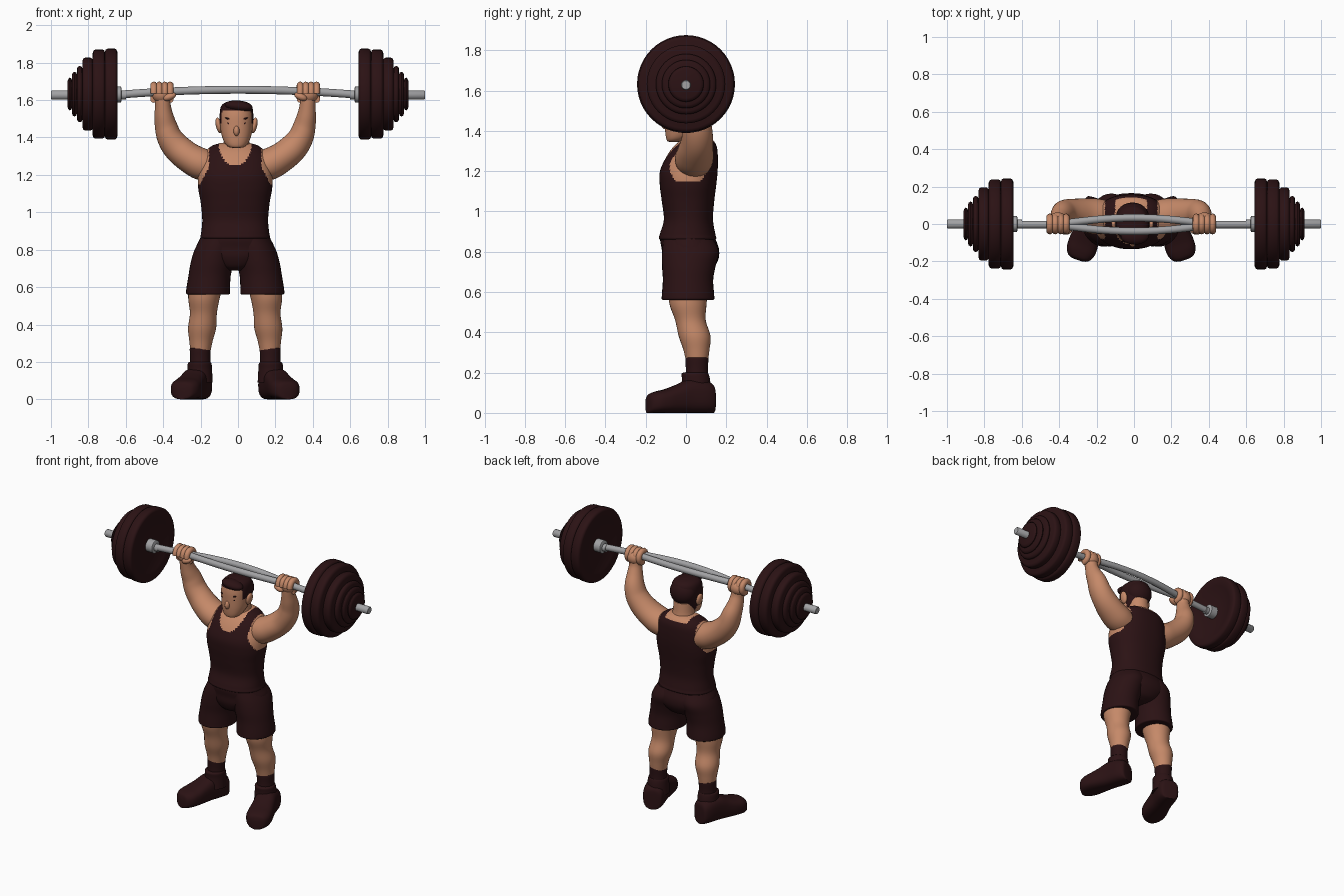
import bpy, bmesh, math
from mathutils import Vector

X, Y, Z = Vector((1, 0, 0)), Vector((0, 1, 0)), Vector((0, 0, 1))
B = -0.015                      # the figure stands slightly off the bar's centre


def material(name, rgb):
    m = bpy.data.materials.new(name)
    m.diffuse_color = (*rgb, 1)
    return m


SKIN = material("skin", (0.56, 0.25, 0.14))
DARK = material("dark_cloth", (0.024, 0.006, 0.007))
STEEL = material("steel", (0.36, 0.36, 0.37))


def catmull(rows, sub):
    """Smoothly interpolate a list of equal-length number rows."""
    out = []
    for i in range(len(rows) - 1):
        p0, p1, p2 = rows[max(i - 1, 0)], rows[i], rows[i + 1]
        p3 = rows[min(i + 2, len(rows) - 1)]
        for k in range(sub):
            t = k / sub
            out.append([0.5 * (2 * b + (c - a) * t + (2 * a - 5 * b + 4 * c - d) * t * t
                        + (3 * b - a - 3 * c + d) * t ** 3) for a, b, c, d in zip(p0, p1, p2, p3)])
    return out + [list(rows[-1])]


def finish(bm, name, mats, rule=None):
    bmesh.ops.recalc_face_normals(bm, faces=bm.faces)
    for f in bm.faces:
        f.smooth = True
        if rule:
            f.material_index = rule(f.calc_center_median())
    me = bpy.data.meshes.new(name)
    bm.to_mesh(me)
    bm.free()
    for m in mats:
        me.materials.append(m)
    me.set_sharp_from_angle(angle=math.radians(50))
    ob = bpy.data.objects.new(name, me)
    bpy.context.collection.objects.link(ob)
    return ob


def loft(name, rings, mats, normal=None, ref=Y, sub=5, n=32, power=2.0, rule=None, floor=False):
    """Skin over elliptical rings (x, y, z, ru, rv)."""
    rows = catmull(rings, sub) if sub > 1 else rings
    pts = [Vector(r[:3]) for r in rows]
    bm, loops = bmesh.new(), []
    for i, r in enumerate(rows):
        t = normal or (pts[min(i + 1, len(pts) - 1)] - pts[max(i - 1, 0)]).normalized()
        u = ref.cross(t).normalized()
        v = t.cross(u)
        ring = []
        for k in range(n):
            a = 2 * math.pi * k / n
            c, s = math.cos(a), math.sin(a)
            c = math.copysign(abs(c) ** (2 / power), c)
            s = math.copysign(abs(s) ** (2 / power), s)
            p = pts[i] + u * c * r[3] + v * s * r[4]
            if floor:
                p.z = max(p.z, 0)
            ring.append(bm.verts.new(p))
        loops.append(ring)
    for a, b in zip(loops, loops[1:]):
        for k in range(n):
            bm.faces.new((a[k], a[(k + 1) % n], b[(k + 1) % n], b[k]))
    bm.faces.new(loops[0])
    bm.faces.new(loops[-1])
    return finish(bm, name, mats, rule)


def ball(name, c, r, mat, rot=0):
    bm = bmesh.new()
    bmesh.ops.create_uvsphere(bm, u_segments=24, v_segments=14, radius=1)
    ob = finish(bm, name, [mat])
    ob.location, ob.scale, ob.rotation_euler = c, r, (0, rot, 0)
    return ob


def upright(name, rows, mats, cx=0.0, **kw):
    """Vertical loft; rows are (z, rx, cy, ry)."""
    return loft(name, [(B + cx, cy, z, rx, ry) for z, rx, cy, ry in rows], mats, normal=Z, **kw)


# ---- Tank top: skin shows in the neck scoop and the armholes
def tank_rule(p):
    x = abs(p.x - B)
    if p.y < 0.06 and (x / 0.088) ** 2 + ((p.z - 1.37) / 0.12) ** 2 < 1:
        return 1
    if p.z > 1.345 and x < 0.085:
        return 1
    return int(p.z > 1.15 and x > 0.14 + max(0, 1.24 - p.z) * 0.55)


upright("tank_top", [(0.855, 0.17, 0.008, 0.125), (0.865, 0.186, 0.008, 0.142), (0.89, 0.182, 0.008, 0.137),
        (0.96, 0.176, 0.012, 0.122), (1.05, 0.184, 0.01, 0.13), (1.13, 0.198, 0.01, 0.14),
        (1.2, 0.198, 0.014, 0.143), (1.27, 0.185, 0.03, 0.128), (1.32, 0.163, 0.045, 0.108),
        (1.355, 0.125, 0.055, 0.078), (1.37, 0.08, 0.055, 0.05)], [DARK, SKIN],
        sub=8, n=96, power=2.3, rule=tank_rule)

# ---- Shorts: pelvis
upright("shorts_hips", [(0.69, 0.05, 0.015, 0.07), (0.71, 0.11, 0.018, 0.11), (0.76, 0.18, 0.022, 0.138),
        (0.81, 0.208, 0.022, 0.142), (0.86, 0.188, 0.01, 0.138), (0.9, 0.175, 0.01, 0.125)], [DARK], power=2.2)

# ---- Head: hair is a thicker dark area above the hairline
HX = 0.007


def hair_rule(p):
    line = 1.545 if p.y < -0.055 else 1.475 if p.y < 0.005 else 1.39
    return int(p.z > line)


upright("head", [(1.345, 0.02, -0.06, 0.02), (1.35, 0.042, -0.055, 0.038), (1.37, 0.062, -0.04, 0.06),
        (1.41, 0.079, -0.02, 0.084), (1.46, 0.087, -0.008, 0.097), (1.52, 0.09, 0.0, 0.104),
        (1.565, 0.083, 0.002, 0.095), (1.587, 0.06, 0.002, 0.07), (1.597, 0.02, 0.002, 0.025)],
        [SKIN, DARK], cx=HX, sub=8, n=64, power=2.2, rule=hair_rule)
hx = B + HX
ball("hair_fringe", (hx + 0.012, -0.065, 1.567), (0.075, 0.045, 0.03), DARK, 0.12)
ball("hair_back", (hx, 0.04, 1.51), (0.088, 0.075, 0.085), DARK)
upright("neck", [(1.27, 0.085, 0.05, 0.07), (1.33, 0.078, 0.045, 0.072), (1.38, 0.068, 0.035, 0.07),
        (1.45, 0.065, 0.03, 0.068)], [SKIN], cx=HX)
ball("nose", (hx, -0.103, 1.435), (0.016, 0.02, 0.027), SKIN)
ball("mouth", (hx, -0.096, 1.388), (0.024, 0.004, 0.004), DARK)

for s, side in ((1, "left"), (-1, "right")):
    # ---- Face details
    ball(side + "_ear", (hx + s * 0.095, 0.0, 1.465), (0.016, 0.028, 0.042), SKIN, s * 0.2)
    ball(side + "_eye", (hx + s * 0.036, -0.092, 1.475), (0.013, 0.005, 0.008), DARK)
    ball(side + "_eyebrow", (hx + s * 0.038, -0.093, 1.498), (0.024, 0.005, 0.005), DARK, -s * 0.3)

    # ---- Arm from shoulder over the elbow to the wrist
    arm = [(0.10, 0.04, 1.235, 0.075, 0.08), (0.18, 0.04, 1.257, 0.085, 0.095), (0.25, 0.047, 1.295, 0.08, 0.09),
           (0.31, 0.055, 1.345, 0.076, 0.08), (0.35, 0.056, 1.40, 0.068, 0.075), (0.37, 0.05, 1.46, 0.06, 0.068),
           (0.382, 0.03, 1.52, 0.05, 0.055), (0.387, 0.015, 1.575, 0.042, 0.044), (0.389, 0.01, 1.62, 0.045, 0.042)]
    loft(side + "_arm", [(B + s * x, y, z, a, b) for x, y, z, a, b in arm], [SKIN])

    # ---- Fist: palm, four fingers curled round the bar, thumb
    ball(side + "_palm", (B + s * 0.392, 0.01, 1.632), (0.055, 0.052, 0.05), SKIN)
    for i in range(4):
        ring = []
        for k in range(13):
            a = math.radians(-100 + k * 24)
            ring.append((B + s * (0.348 + 0.029 * i), 0.036 * math.sin(a), 1.642 + 0.037 * math.cos(a), 0.02, 0.019))
        loft(side + "_finger_%d" % (i + 1), ring, [SKIN], ref=X, sub=1, n=12)
    ball(side + "_thumb", (B + s * 0.35, -0.035, 1.618), (0.036, 0.022, 0.019), SKIN, s * 0.4)

    # ---- Shorts leg
    rows = [(0.56, 0.145, 0.095, 0.01, 0.11), (0.563, 0.145, 0.115, 0.01, 0.129), (0.585, 0.145, 0.117, 0.01, 0.13),
            (0.66, 0.137, 0.113, 0.01, 0.125), (0.73, 0.123, 0.115, 0.014, 0.133), (0.8, 0.105, 0.112, 0.022, 0.141),
            (0.86, 0.085, 0.098, 0.012, 0.125)]
    loft(side + "_shorts_leg", [(B + s * x, cy, z, a, b) for z, x, a, cy, b in rows], [DARK], normal=Z)

    # ---- Bare leg with knee and calf
    rows = [(0.63, 0.155, 0.095, 0.01, 0.1), (0.54, 0.167, 0.084, 0.01, 0.092), (0.46, 0.17, 0.072, 0.022, 0.076),
            (0.38, 0.177, 0.075, 0.043, 0.079), (0.31, 0.183, 0.062, 0.052, 0.064), (0.24, 0.186, 0.051, 0.055, 0.052)]
    loft(side + "_leg", [(B + s * x, cy, z, a, b) for z, x, a, cy, b in rows], [SKIN], normal=Z)

    # ---- Sock and boot
    rows = [(0.272, 0.05, 0.05), (0.27, 0.056, 0.057), (0.21, 0.054, 0.055), (0.12, 0.058, 0.06)]
    loft(side + "_sock", [(B + s * 0.187, 0.054, z, a, b) for z, a, b in rows], [DARK], normal=Z)
    rows = [(0.2, 0.045, 0.05, 0.05), (0.195, 0.062, 0.045, 0.066), (0.16, 0.066, 0.05, 0.07), (0.09, 0.07, 0.05, 0.075)]
    loft(side + "_boot_collar", [(B + s * 0.19, cy, z, a, b) for z, a, cy, b in rows], [DARK], normal=Z)
    foot = [(0, 0.03, 0.1), (0.008, 0.058, 0.14), (0.05, 0.07, 0.16), (0.13, 0.07, 0.165), (0.19, 0.074, 0.14),
            (0.25, 0.08, 0.118), (0.3, 0.077, 0.106), (0.335, 0.056, 0.09), (0.346, 0.025, 0.06)]
    loft(side + "_boot", [(B + s * (0.178 + 0.31 * d), 0.136 - 0.95 * d, h / 2, w, h / 2) for d, w, h in foot],
         [DARK], normal=Vector((s * 0.31, -0.95, 0)), ref=Z, power=2.8, floor=True)

    # ---- Weight plates, stepping down outwards
    for i, (x0, x1, r) in enumerate([(0.645, 0.712, 0.243), (0.71, 0.777, 0.238), (0.775, 0.832, 0.195),
                                     (0.83, 0.862, 0.15), (0.86, 0.888, 0.12), (0.886, 0.911, 0.088)]):
        prof = [(x0, r - 0.018), (x0 + 0.005, r - 0.005), (x0 + 0.014, r), (x1 - 0.014, r),
                (x1 - 0.005, r - 0.005), (x1, r - 0.018)]
        if i == 0:              # dished inner face
            prof = [(x0 + 0.03, 0.05), (x0 + 0.03, 0.11), (x0 + 0.012, 0.18)] + prof
        loft(side + "_plate_%d" % (i + 1), [(s * x, 0, 1.632, q, q) for x, q in prof], [DARK],
             normal=X, sub=1, n=48)
    # ---- Collar and bar sleeve
    loft(side + "_bar_collar", [(s * x, 0, 1.63, r, r) for x, r in
         ((0.622, 0.034), (0.626, 0.042), (0.69, 0.042))], [STEEL], normal=X, sub=1)
    loft(side + "_bar_sleeve", [(s * x, 0, 1.627, r, r) for x, r in
         ((0.6, 0.024), (0.995, 0.025), (1.0, 0.021))], [STEEL], normal=X, sub=1)
    # ---- One of the two bowed strands of the bar
    strand = []
    for k in range(33):
        x = -0.64 + 0.04 * k
        bow = max(0, math.cos(x / 0.42 * math.pi / 2)) if abs(x) < 0.42 else 0
        strand.append((x, s * 0.036 * bow - 0.003, 1.655 - 0.065 * x * x, 0.021, 0.02))
    loft("bar_strand_" + side, strand, [STEEL], sub=1, n=16)
